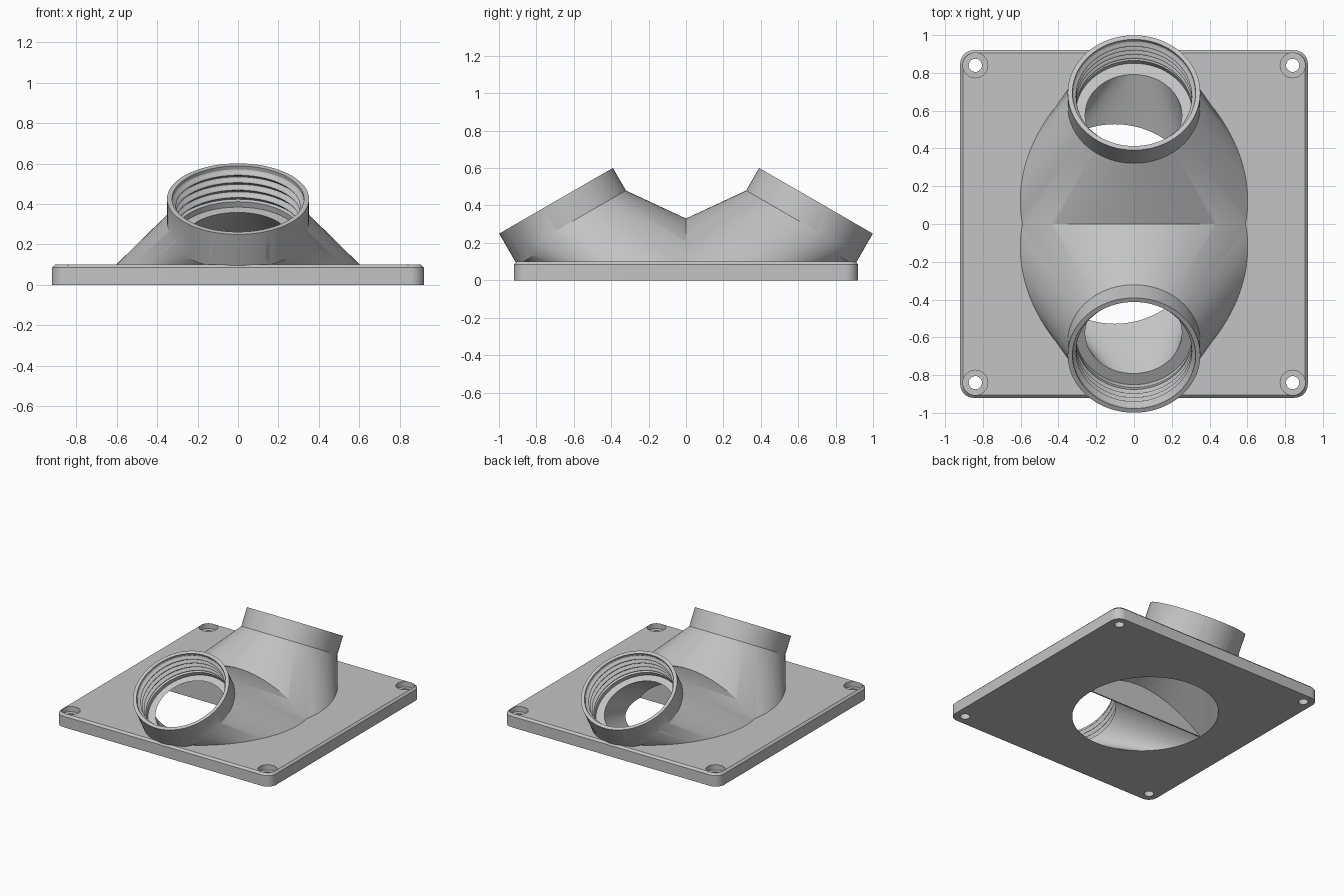
import bpy, bmesh, math
from mathutils import Vector

SEG = 96
TILT = math.radians(30)
AXIS = Vector((0, -math.sin(TILT), math.cos(TILT)))    # outward pipe direction
ACROSS = Vector((0, math.cos(TILT), math.sin(TILT)))
MOUTH = Vector((0, -0.695, 0.425))                     # centre of the pipe rim

if "Cube" in bpy.data.objects:
    bpy.data.objects.remove(bpy.data.objects["Cube"])

grey = bpy.data.materials.new("plain_grey")
grey.use_nodes = True
grey.diffuse_color = (0.55, 0.55, 0.55, 1)
grey.node_tree.nodes["Principled BSDF"].inputs["Base Color"].default_value = (0.55, 0.55, 0.55, 1)


def circle(centre, radius, up=Vector((0, 1, 0)), n=SEG):
    pts = []
    for i in range(n):
        a = math.tau * i / n
        pts.append(Vector(centre) + radius * (math.cos(a) * Vector((1, 0, 0)) + math.sin(a) * up))
    return pts


def pipe_ring(depth, radius):
    return circle(MOUTH - AXIS * depth, radius, ACROSS)


def make(name, bm):
    bmesh.ops.recalc_face_normals(bm, faces=bm.faces[:])
    mesh = bpy.data.meshes.new(name)
    bm.to_mesh(mesh)
    bm.free()
    mesh.materials.append(grey)
    obj = bpy.data.objects.new(name, mesh)
    bpy.context.scene.collection.objects.link(obj)
    return obj


def loft(name, rings):
    """Closed solid through a stack of rings."""
    bm = bmesh.new()
    loops = [[bm.verts.new(p) for p in ring] for ring in rings]
    n = len(loops[0])
    for a, b in zip(loops, loops[1:]):
        for i in range(n):
            j = (i + 1) % n
            bm.faces.new((a[i], a[j], b[j], b[i]))
    bm.faces.new(loops[0])
    bm.faces.new(loops[-1])
    return make(name, bm)


def hull(name, points, clip_y=None):
    """Convex solid, optionally cut off behind a y plane."""
    bm = bmesh.new()
    for p in points:
        bm.verts.new(p)
    bmesh.ops.convex_hull(bm, input=bm.verts[:])
    if clip_y is not None:
        bmesh.ops.bisect_plane(bm, geom=bm.verts[:] + bm.edges[:] + bm.faces[:],
                               plane_co=(0, clip_y, 0), plane_no=(0, 1, 0), clear_outer=True)
        bmesh.ops.holes_fill(bm, edges=[e for e in bm.edges if e.is_boundary], sides=0)
    return make(name, bm)


def activate(obj):
    bpy.ops.object.select_all(action='DESELECT')
    obj.select_set(True)
    bpy.context.view_layer.objects.active = obj


def combine(target, tool, operation):
    activate(target)
    mod = target.modifiers.new("combine", 'BOOLEAN')
    mod.operation = operation
    mod.solver = 'EXACT'
    mod.object = tool
    bpy.ops.object.modifier_apply(modifier=mod.name)
    bpy.data.objects.remove(tool)


# Base plate with rounded corners and a chamfered top edge
bm = bmesh.new()
bmesh.ops.create_cube(bm, size=1)
for v in bm.verts:
    v.co = (v.co.x * 1.84, v.co.y * 1.84, (v.co.z + 0.5) * 0.1)
uprights = [e for e in bm.edges if abs(e.verts[0].co.z - e.verts[1].co.z) > 0.05]
bmesh.ops.bevel(bm, geom=uprights, offset=0.07, segments=8, profile=0.5, affect='EDGES')
rim = [e for e in bm.edges if all(v.co.z > 0.09 for v in e.verts)]
bmesh.ops.bevel(bm, geom=rim, offset=0.015, segments=1, affect='EDGES')
body = make("double_pipe_plate", bm)

# Flared body and straight collar of the front pipe
combine(body, hull("flare", pipe_ring(0.139, 0.351) + circle((0, 0, 0.004), 0.7)), 'UNION')
combine(body, loft("collar", [pipe_ring(0, 0.351), pipe_ring(0.195, 0.351)]), 'UNION')

# Flow passage, stopped just short of the middle to leave a thin divider
combine(body, hull("passage", pipe_ring(0.215, 0.25) + circle((-0.11, 0, -0.01), 0.504),
                   clip_y=-0.005), 'DIFFERENCE')

# Threaded bore ending on a flat seat
STEPS = 32
rings = [pipe_ring(-0.02, 0.326), pipe_ring(0.015, 0.326)]
for i in range(STEPS + 1):
    wave = math.cos(math.tau * 4 * i / STEPS)
    rings.append(pipe_ring(0.02 + 0.17 * i / STEPS, 0.316 + 0.01 * wave))
rings += [pipe_ring(0.195, 0.31), pipe_ring(0.226, 0.31)]
combine(body, loft("bore", rings), 'DIFFERENCE')

# Counterbored screw holes
for side in (-1, 1):
    profile = [(-0.02, 0.035), (0.06, 0.035), (0.06, 0.066), (0.12, 0.066)]
    combine(body, loft("screw_hole", [circle((side * 0.84, -0.84, z), r, n=32) for z, r in profile]),
            'DIFFERENCE')

# Keep the front half and mirror it to the back
bm = bmesh.new()
bm.from_mesh(body.data)
bmesh.ops.bisect_plane(bm, geom=bm.verts[:] + bm.edges[:] + bm.faces[:],
                       plane_co=(0, 0, 0), plane_no=(0, 1, 0), clear_outer=True)
bm.to_mesh(body.data)
bm.free()
activate(body)
mirror = body.modifiers.new("mirror", 'MIRROR')
mirror.use_axis = (False, True, False)
mirror.merge_threshold = 0.0005
bpy.ops.object.modifier_apply(modifier=mirror.name)
bpy.ops.object.shade_smooth_by_angle(angle=math.radians(28))
